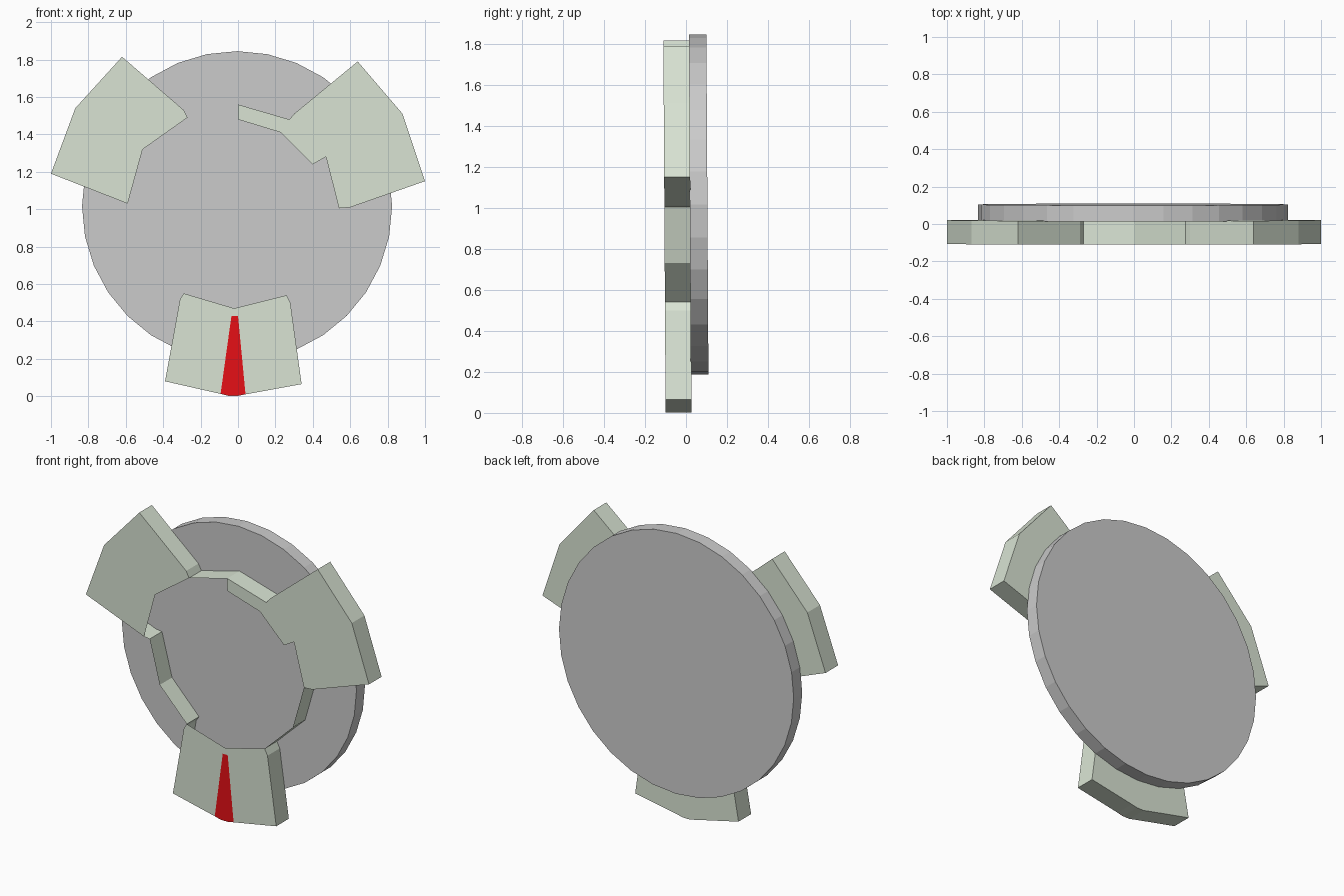
import bpy, bmesh, math

if "Cube" in bpy.data.objects:
    bpy.data.objects.remove(bpy.data.objects["Cube"])

FRONT, BACK = -0.105, 0.022


def lean(y, z):
    # the whole model leans very slightly forward
    return y + 0.006 * (0.92 - z)


def material(name, color):
    m = bpy.data.materials.new(name)
    m.diffuse_color = (*color, 1)
    m.use_nodes = True
    m.node_tree.nodes["Principled BSDF"].inputs["Base Color"].default_value = m.diffuse_color
    return m


green = material("pale_green", (0.70, 0.78, 0.66))
red = material("red", (0.8, 0.005, 0.008))


def shell(name, wall=(), front=(), back=(), mat=None, y0=FRONT, y1=BACK):
    """Open wall along a path in x/z, plus optional front and back caps."""
    bm = bmesh.new()
    cache = {}

    def vert(p, y):
        key = (*p, y)
        if key not in cache:
            cache[key] = bm.verts.new((p[0], lean(y, p[1]), p[1]))
        return cache[key]

    for a, b in zip(wall, wall[1:]):
        bm.faces.new([vert(a, y0), vert(b, y0), vert(b, y1), vert(a, y1)])
    caps = []
    for poly, y in ((front, y0), (back, y1)):
        if poly:
            caps.append(bm.faces.new([vert(p, y) for p in poly]))
    bmesh.ops.recalc_face_normals(bm, faces=bm.faces[:])
    if front and caps[0].normal.y > 0:
        bmesh.ops.reverse_faces(bm, faces=bm.faces[:])
    me = bpy.data.meshes.new(name)
    bm.to_mesh(me)
    bm.free()
    ob = bpy.data.objects.new(name, me)
    bpy.context.collection.objects.link(ob)
    if mat:
        me.materials.append(mat)
    return ob


# round back disc, 32 sides
c, r = (-0.005, 1.016), 0.829
rim = [(c[0] + r * math.sin(math.tau * i / 32), c[1] + r * math.cos(math.tau * i / 32))
       for i in range(32)]
shell("back_disc", rim + rim[:1], rim, rim, None, 0.019, 0.105)

# left lug
outer = [(-0.27, 1.49), (-0.29, 1.53), (-0.62, 1.815), (-0.87, 1.54),
         (-1.0, 1.19), (-0.59, 1.03)]
inner = [(-0.51, 1.32)]
shell("left_lug", outer, outer + inner, outer + inner, green)

# right lug, its front face runs on into a strip along the top gap
outer = [(0.54, 1.005), (0.60, 1.01), (1.0, 1.15), (0.88, 1.51),
         (0.64, 1.79), (0.30, 1.51), (0.275, 1.48)]
strip = [(0.0, 1.56), (0.0, 1.48), (0.23, 1.41), (0.40, 1.24), (0.47, 1.28)]
shell("right_lug", outer, outer + strip, outer + [(0.47, 1.28)], green)

# bottom lug
outer = [(-0.29, 0.55), (-0.31, 0.52), (-0.39, 0.08), (-0.09, 0.012), (-0.05, 0.002),
         (0.0, 0.002), (0.04, 0.01), (0.34, 0.065), (0.28, 0.50), (0.26, 0.54)]
inner = [(-0.02, 0.47)]
shell("bottom_lug", outer, outer + inner, outer + inner, green)

# thin walls joining the lugs
gaps = {
    "top_wall": [(-0.27, 1.49), (0.0, 1.56), (0.275, 1.48)],
    "left_wall": [(-0.59, 1.03), (-0.55, 1.025), (-0.48, 0.75), (-0.29, 0.55)],
    "right_wall": [(0.26, 0.54), (0.46, 0.73), (0.54, 1.005)],
}
for name, path in gaps.items():
    shell(name, path, mat=green)

# red pointer on the bottom lug
pointer = [(-0.035, 0.43), (0.0, 0.43), (0.04, 0.012), (0.0, 0.003),
           (-0.05, 0.003), (-0.093, 0.014)]
shell("red_pointer", front=pointer, mat=red, y0=FRONT - 0.002)
